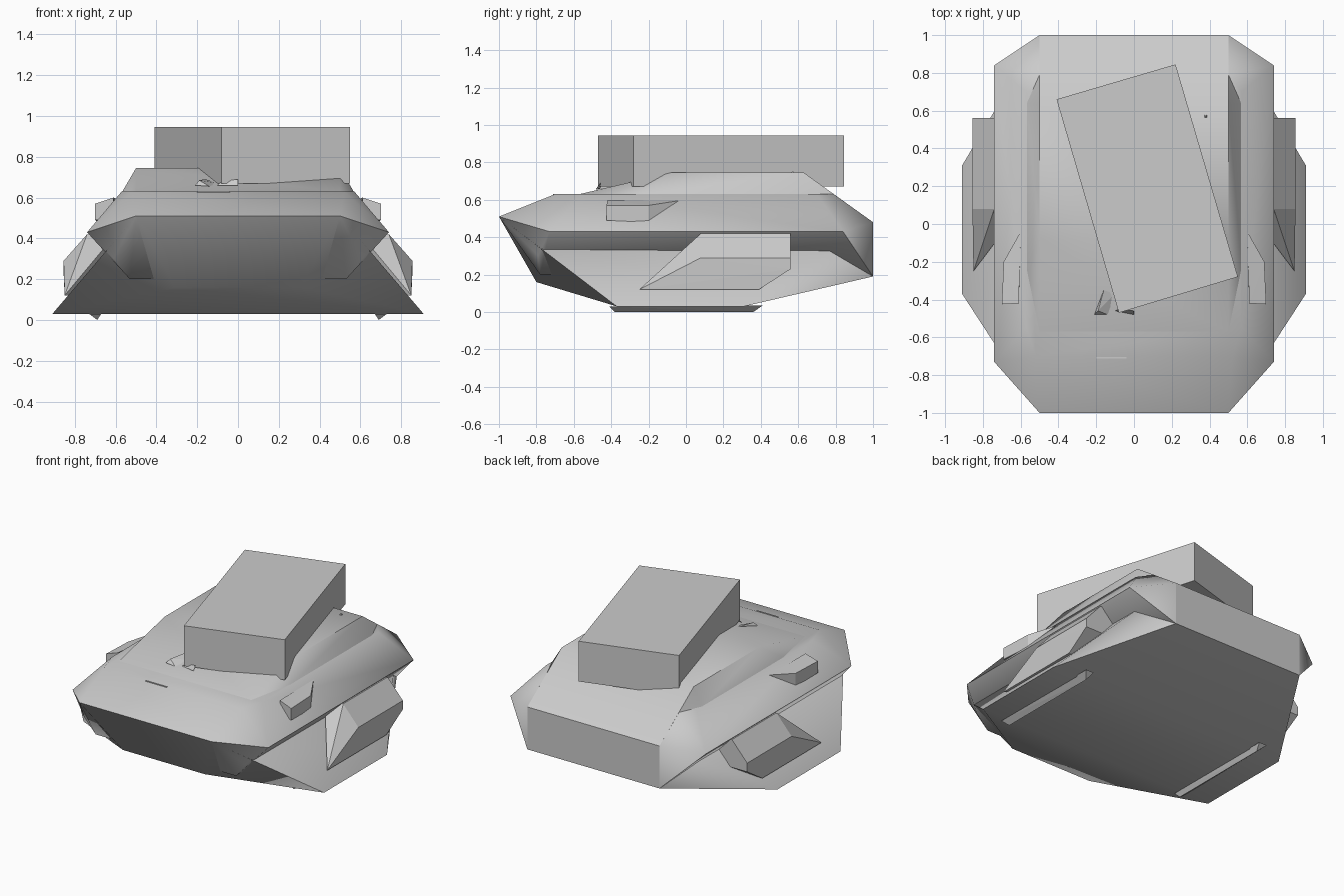
import bpy, bmesh, math
from mathutils import Vector


def solid(name, points, symmetric=False, side=1, smooth=None):
    """Closed convex part spanning its corner points; symmetric adds the mirrored corners."""
    bm = bmesh.new()
    for x, y, z in points:
        bm.verts.new((x * side, y, z))
        if symmetric:
            bm.verts.new((-x, y, z))
    res = bmesh.ops.convex_hull(bm, input=bm.verts[:])
    loose = [v for v in bm.verts if not v.link_faces]
    bmesh.ops.delete(bm, geom=loose, context='VERTS')
    bmesh.ops.dissolve_limit(bm, angle_limit=math.radians(1), verts=bm.verts[:], edges=bm.edges[:])
    bmesh.ops.recalc_face_normals(bm, faces=bm.faces[:])
    mesh = bpy.data.meshes.new(name)
    bm.to_mesh(mesh)
    bm.free()
    ob = bpy.data.objects.new(name, mesh)
    bpy.context.collection.objects.link(ob)
    if smooth:
        bpy.ops.object.select_all(action='DESELECT')
        ob.select_set(True)
        bpy.context.view_layer.objects.active = ob
        bpy.ops.object.shade_smooth_by_angle(angle=math.radians(smooth))
    return ob


def pair(name, points):
    for label, side in (("right", 1), ("left", -1)):
        solid(f"{name}_{label}", points, side=side)


# Lower hull with flared skirt and flat belly
solid("lower_hull", [
    (0.50, -1.00, 0.51), (0.31, -0.80, 0.16),
    (0.91, -0.37, 0.03), (0.91, 0.31, 0.03),
    (0.50, 1.00, 0.19), (0.50, 1.00, 0.48)], symmetric=True, smooth=50)

# Upper hull with chamfered belt line
solid("upper_hull", [
    (0.50, -1.00, 0.51), (0.74, -0.73, 0.43), (0.74, 0.84, 0.43),
    (0.50, 1.00, 0.48), (0.50, 1.00, 0.19),
    (0.52, -0.70, 0.63), (0.57, -0.55, 0.63), (0.57, 0.70, 0.63), (0.50, 0.79, 0.63),
    (0.61, -0.79, 0.30), (0.53, -0.78, 0.20), (0.44, -0.75, 0.20)],
    symmetric=True, smooth=50)

# Raised deck with sloping front
solid("raised_deck", [
    (0.50, -0.57, 0.63), (0.50, -0.08, 0.745), (0.50, 0.63, 0.745),
    (0.57, -0.25, 0.625), (0.57, 0.64, 0.625), (0.50, 1.00, 0.48)],
    symmetric=True, smooth=50)

# Box turned on the deck
corners = [(-0.41, 0.66), (0.22, 0.845), (0.55, -0.28), (-0.08, -0.47)]
solid("turned_box", [(x, y, z) for x, y in corners for z in (0.67, 0.945)])

# Side pods on the skirt
pair("side_pod", [
    (0.855, 0.08, 0.29), (0.855, 0.56, 0.29), (0.855, 0.56, 0.23),
    (0.85, 0.39, 0.12), (0.85, -0.25, 0.12), (0.74, 0.08, 0.42), (0.74, 0.56, 0.42),
    (0.60, 0.08, 0.42), (0.60, 0.56, 0.42), (0.62, 0.56, 0.23), (0.70, 0.39, 0.12),
    (0.75, -0.10, 0.12)])

# Small intakes on the upper flanks
pair("flank_intake", [
    (0.70, -0.425, 0.57), (0.70, -0.425, 0.49), (0.69, -0.20, 0.57), (0.69, -0.20, 0.48),
    (0.60, -0.04, 0.595), (0.61, -0.42, 0.60), (0.61, -0.42, 0.49), (0.60, -0.10, 0.50)])

# Landing skids under the belly
pair("skid", [
    (0.67, -0.41, 0.03), (0.73, -0.41, 0.03), (0.69, -0.38, 0.0),
    (0.67, 0.41, 0.035), (0.73, 0.41, 0.035), (0.69, 0.36, 0.0)])

# Small fin at the front foot of the box
solid("deck_fin", [
    (-0.21, -0.48, 0.66), (-0.14, -0.48, 0.655), (-0.10, -0.37, 0.67),
    (-0.16, -0.35, 0.69), (-0.19, -0.46, 0.685)])
solid("deck_fin_small", [
    (-0.10, -0.46, 0.66), (0.0, -0.48, 0.66), (0.0, -0.46, 0.69), (-0.08, -0.45, 0.68)])

# Little nub on the deck and slit on the nose
solid("deck_nub", [(0.37, 0.56, 0.74), (0.39, 0.56, 0.74), (0.39, 0.585, 0.74),
                   (0.37, 0.585, 0.74), (0.38, 0.57, 0.755)])
solid("nose_slit", [(x, y, z) for x in (-0.20, -0.04) for y in (-0.712, -0.704)
                    for z in (0.60, 0.632)])
